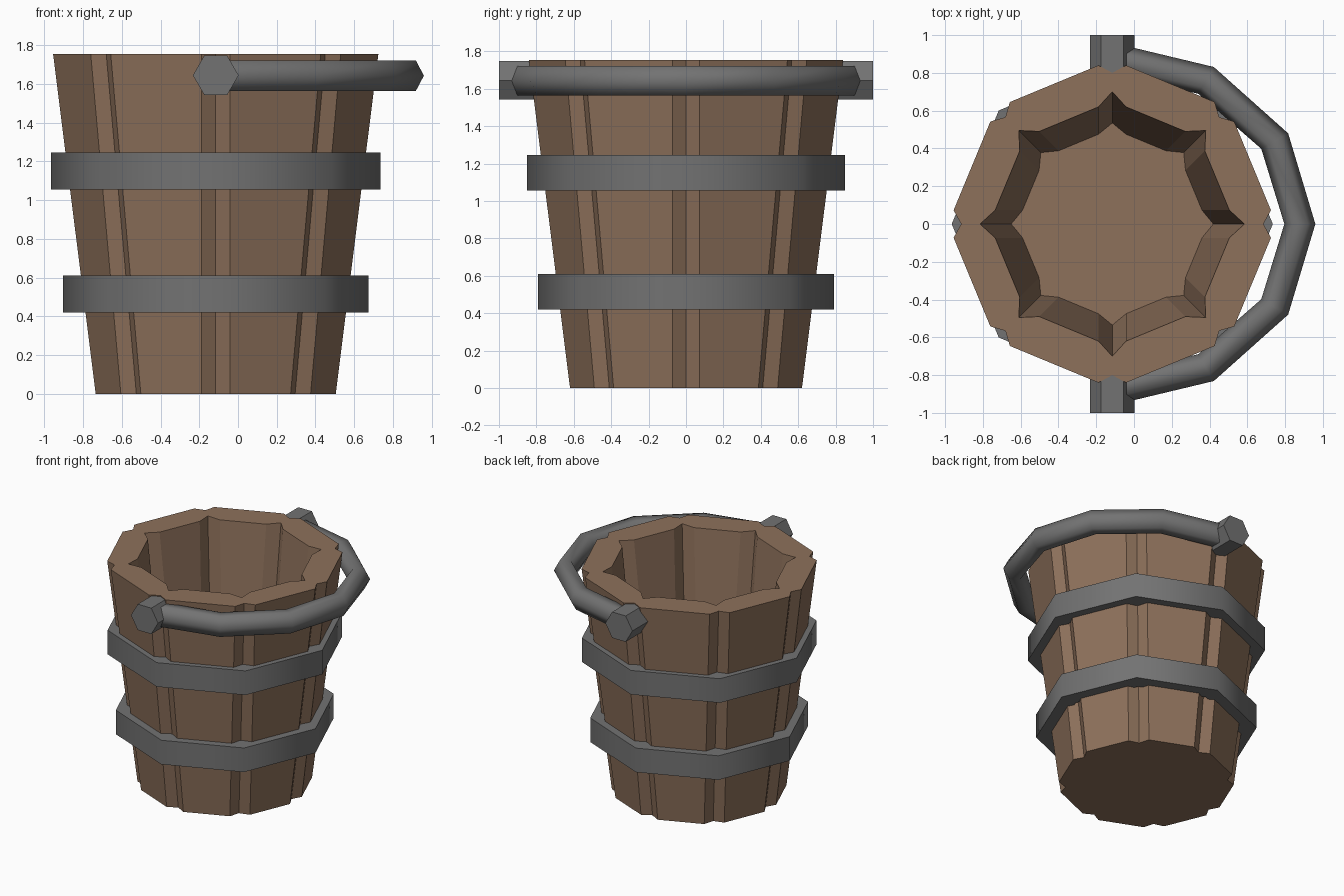
import bpy, bmesh
from math import cos, sin, pi, radians

if "Cube" in bpy.data.objects:
    bpy.data.objects.remove(bpy.data.objects["Cube"])

CX = -0.115   # bucket axis
TOP = 1.755


def material(name, rgb):
    m = bpy.data.materials.new(name)
    m.diffuse_color = (*rgb, 1)
    m.use_nodes = True
    m.node_tree.nodes["Principled BSDF"].inputs["Base Color"].default_value = m.diffuse_color
    return m


WOOD = material("wood", (0.27, 0.165, 0.105))
IRON = material("iron", (0.17, 0.17, 0.17))


def loft(name, loops, mat, closed=False, smooth=None):
    """Skin a list of equal-length point loops; cap the ends unless closed."""
    bm = bmesh.new()
    rings = [[bm.verts.new(p) for p in loop] for loop in loops]
    n = len(rings[0])
    pairs = list(zip(rings, rings[1:]))
    if closed:
        pairs.append((rings[-1], rings[0]))
    for a, b in pairs:
        for i in range(n):
            j = (i + 1) % n
            bm.faces.new((a[i], a[j], b[j], b[i]))
    if not closed:
        bm.faces.new(rings[0][::-1])
        bm.faces.new(rings[-1])
    bmesh.ops.recalc_face_normals(bm, faces=bm.faces)
    me = bpy.data.meshes.new(name)
    bm.to_mesh(me)
    bm.free()
    me.materials.append(mat)
    ob = bpy.data.objects.new(name, me)
    bpy.context.collection.objects.link(ob)
    if smooth:
        bpy.ops.object.select_all(action='DESELECT')
        ob.select_set(True)
        bpy.context.view_layer.objects.active = ob
        bpy.ops.object.shade_smooth_by_angle(angle=radians(smooth))
    return ob


def stave_loop(edge, groove, z, half=0.073):
    """Eight stave ends with a V groove at each corner."""
    pts = []
    for k in range(8):
        c, s = cos(k * pi / 4), sin(k * pi / 4)
        for r, t in ((edge, -half), (groove, 0), (edge, half)):
            pts.append((CX + r * c - t * s, r * s + t * c, z))
    return pts


def octagon(r, z):
    return [(CX + r * cos(k * pi / 4), r * sin(k * pi / 4), z) for k in range(8)]


# Wooden bucket: outside up, over the rim, down to the inner floor
loft("bucket_staves", [
    stave_loop(0.62, 0.58, 0),
    stave_loop(0.84, 0.80, TOP),
    stave_loop(0.62, 0.70, TOP),
    stave_loop(0.475, 0.535, 0.4),
], WOOD)

# Iron hoops
for name, r, z0, z1 in (("lower_hoop", 0.79, 0.42, 0.61),
                        ("upper_hoop", 0.85, 1.055, 1.245)):
    loft(name, [octagon(r, z0), octagon(r, z1),
                octagon(r - 0.13, z1), octagon(r - 0.13, z0)],
         IRON, closed=True, smooth=50)

# Hexagonal handle lugs
for name, s in (("front_lug", -1), ("back_lug", 1)):
    loft(name, [[(CX + 0.118 * cos(k * pi / 3), s * y, 1.645 + 0.118 * sin(k * pi / 3))
                 for k in range(6)] for y in (0.76, 1.0)], IRON)

# Handle: half ring of six segments, folded down to one side
rings = []
for k in range(7):
    t = -pi / 2 + k * pi / 6
    rings.append([(CX + (0.993 + 0.082 * cos(a)) * cos(t),
                   (0.878 + 0.082 * cos(a)) * sin(t),
                   1.643 + 0.09 * sin(a))
                  for a in (j * pi / 3 for j in range(6))])
loft("handle", rings, IRON, smooth=65)
